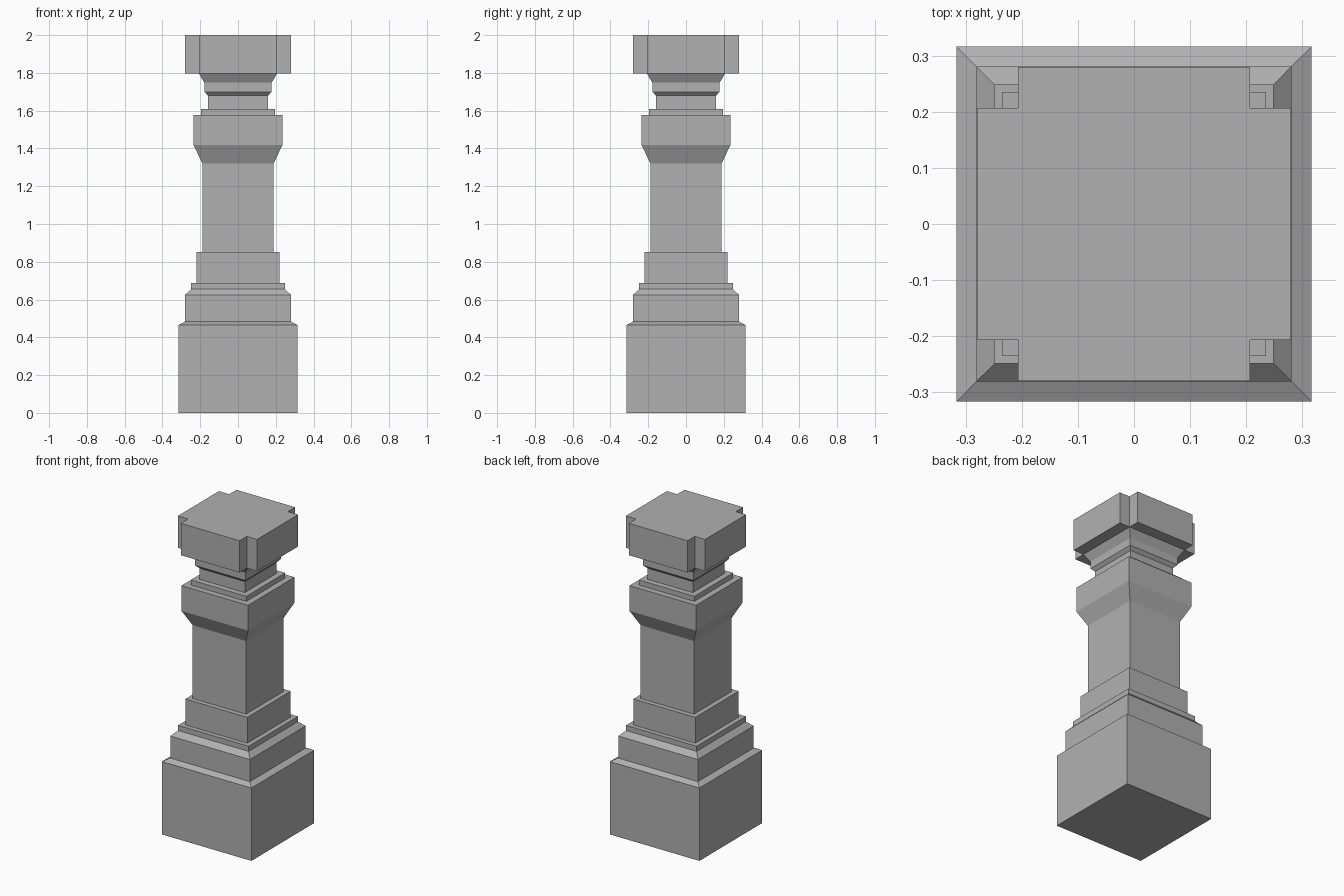
import bpy, bmesh

if "Cube" in bpy.data.objects:
    bpy.data.objects.remove(bpy.data.objects["Cube"])

# Dark grey stone
stone = bpy.data.materials.new("dark_stone")
stone.diffuse_color = (0.44, 0.44, 0.44, 1.0)
stone.use_nodes = True
stone.node_tree.nodes["Principled BSDF"].inputs["Base Color"].default_value = stone.diffuse_color


def make_object(name, bm):
    bmesh.ops.recalc_face_normals(bm, faces=bm.faces)
    mesh = bpy.data.meshes.new(name)
    bm.to_mesh(mesh)
    bm.free()
    mesh.materials.append(stone)
    obj = bpy.data.objects.new(name, mesh)
    bpy.context.collection.objects.link(obj)


def stack(name, outlines):
    """Closed solid lofted through (outline, z) sections."""
    bm = bmesh.new()
    rings = [[bm.verts.new((x, y, z)) for x, y in pts] for pts, z in outlines]
    for low, high in zip(rings, rings[1:]):
        n = len(low)
        for i in range(n):
            j = (i + 1) % n
            bm.faces.new((low[i], low[j], high[j], high[i]))
    bm.faces.new(rings[0][::-1])
    bm.faces.new(rings[-1])
    make_object(name, bm)


def square(r):
    return [(-r, -r), (r, -r), (r, r), (-r, r)]


def square_profile(name, profile):
    stack(name, [(square(r), z) for r, z in profile])


# Square body: each profile is (half width, height) from bottom to top
square_profile("pillar_body", [
    # plinth with bevelled ledges
    (0.316, 0.0), (0.316, 0.465), (0.281, 0.483), (0.281, 0.624),
    (0.249, 0.655), (0.249, 0.688),
    # shaft foot and shaft
    (0.219, 0.688), (0.219, 0.853), (0.188, 0.853), (0.188, 1.32),
    # flared collar and slab
    (0.235, 1.417), (0.235, 1.578), (0.196, 1.578), (0.196, 1.61),
    # neck
    (0.159, 1.61), (0.159, 1.68),
    # moulding under the cap
    (0.178, 1.70), (0.178, 1.748), (0.207, 1.797),
])

# Cross-shaped cap with notched corners
a, b = 0.28, 0.207
cross = [(-b, -a), (b, -a), (b, -b), (a, -b), (a, b), (b, b),
         (b, a), (-b, a), (-b, b), (-a, b), (-a, -b), (-b, -b)]
stack("notched_cap", [(cross, 1.797), (cross, 2.0)])
